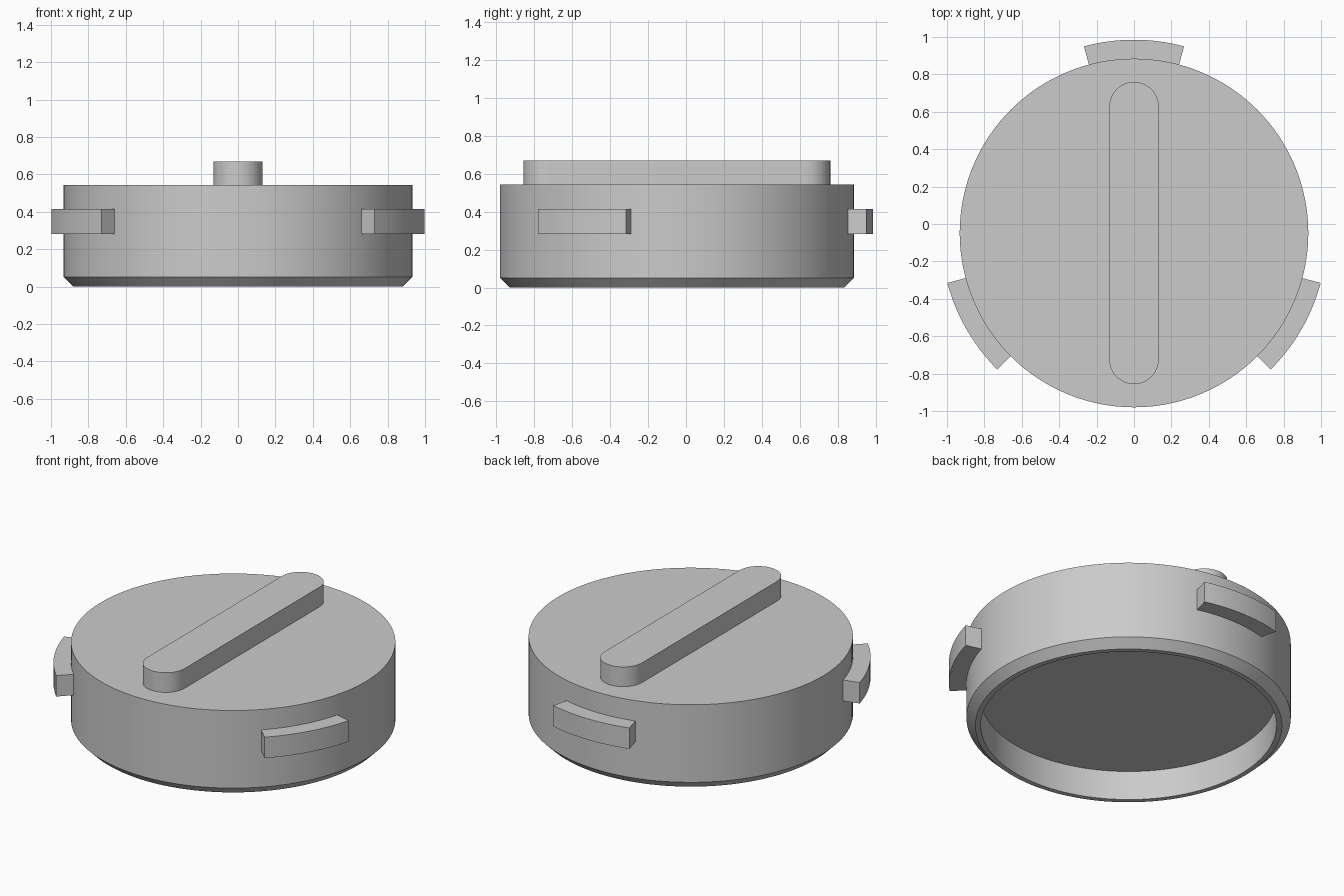
import bpy, bmesh
from math import sin, cos, pi, radians

cube = bpy.data.objects.get("Cube")
if cube:
    bpy.data.objects.remove(cube, do_unlink=True)

CY = -0.048       # cap axis in y
RADIUS = 0.932    # outer radius of the cap
TOP = 0.543       # height of the flat top

grey = bpy.data.materials.new("light_grey_plastic")
grey.use_nodes = True
colour = (0.6, 0.6, 0.6, 1)
grey.diffuse_color = colour
grey.node_tree.nodes["Principled BSDF"].inputs["Base Color"].default_value = colour


def loft(name, rings):
    """Skin a stack of equal-length point rings and close both ends."""
    bm = bmesh.new()
    loops = [[bm.verts.new(p) for p in ring] for ring in rings]
    n = len(loops[0])
    for a, b in zip(loops, loops[1:]):
        for i in range(n):
            j = (i + 1) % n
            bm.faces.new((a[i], a[j], b[j], b[i]))
    bm.faces.new(loops[0])
    bm.faces.new(loops[-1])
    bmesh.ops.recalc_face_normals(bm, faces=bm.faces)
    mesh = bpy.data.meshes.new(name)
    bm.to_mesh(mesh)
    bm.free()
    mesh.materials.append(grey)
    obj = bpy.data.objects.new(name, mesh)
    bpy.context.collection.objects.link(obj)
    bpy.ops.object.select_all(action='DESELECT')
    obj.select_set(True)
    bpy.context.view_layer.objects.active = obj
    bpy.ops.object.shade_smooth_by_angle(angle=radians(30))
    return obj


def arc(radius, start, end, steps, cy=CY):
    """Points on an arc, in degrees, both ends included."""
    angles = [radians(start + (end - start) * i / steps) for i in range(steps + 1)]
    return [(radius * cos(a), cy + radius * sin(a)) for a in angles]


def prism(name, outline, z0, z1):
    return loft(name, [[(x, y, z) for x, y in outline] for z in (z0, z1)])


# Cap body: underside recess, rim, chamfer, wall and flat top
profile = [(0.85, 0.186), (0.85, 0), (0.881, 0), (RADIUS, 0.051), (RADIUS, TOP)]
loft("cap_body", [[(x, y, z) for x, y in arc(r, 0, 360, 128)[:-1]] for r, z in profile])

# Rounded grip bar across the top
HALF_WIDTH, REACH = 0.132, 0.676
grip = arc(HALF_WIDTH, 0, 180, 24, CY + REACH) + arc(HALF_WIDTH, 180, 360, 24, CY - REACH)
prism("grip_bar", grip, TOP - 0.01, 0.668)

# Three curved locking lugs round the wall
for name, mid in (("back_lug", 90), ("right_lug", 210), ("left_lug", 330)):
    outline = arc(1.033, mid - 15, mid + 15, 16) + arc(0.915, mid + 15, mid - 15, 16)
    prism(name, outline, 0.281, 0.414)
